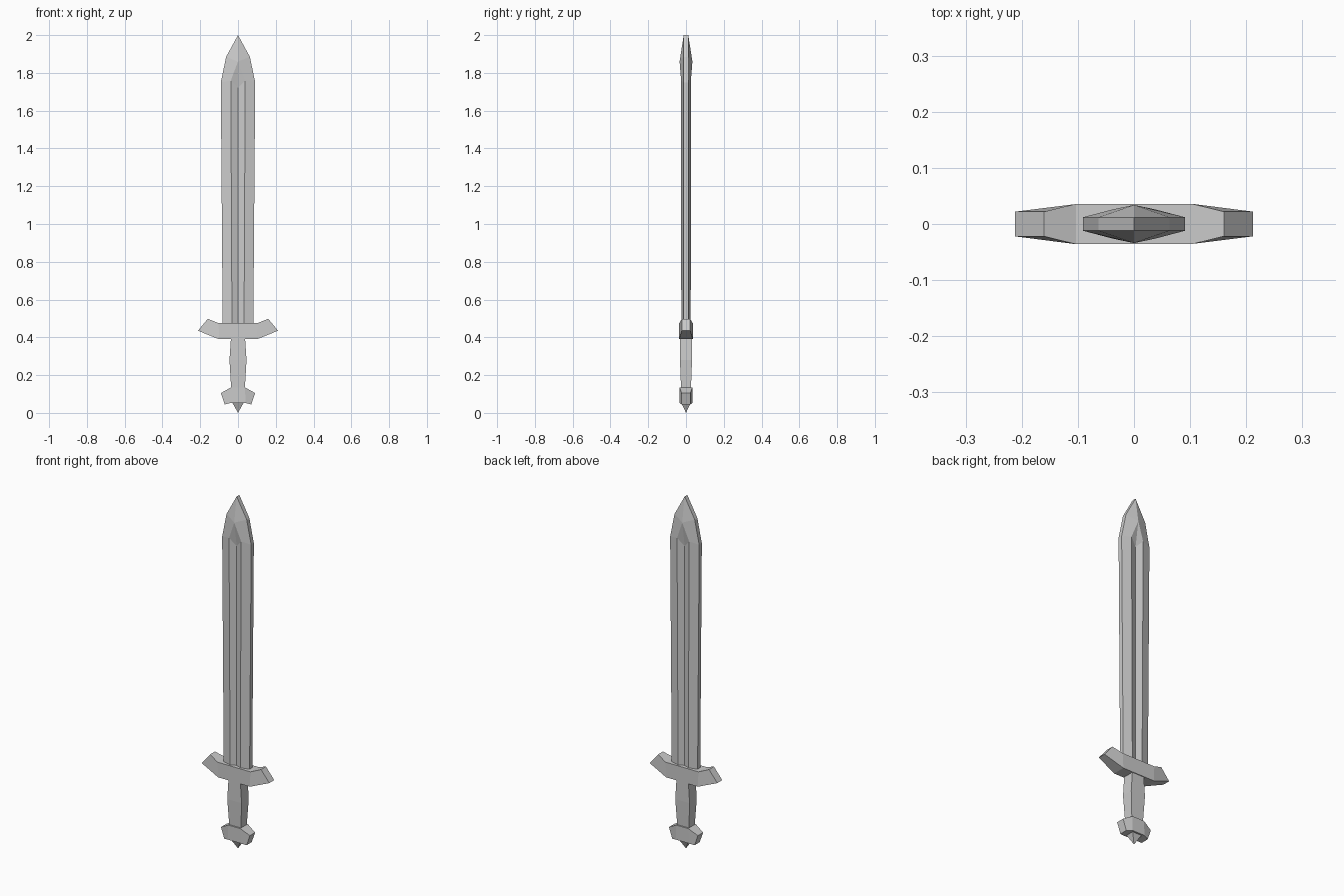
import bpy, bmesh

if "Cube" in bpy.data.objects:
    bpy.data.objects.remove(bpy.data.objects["Cube"])


def loft(name, rings):
    """Skin a list of equal-length point rings, cap both ends, keep faces flat."""
    bm = bmesh.new()
    rows = [[bm.verts.new(p) for p in ring] for ring in rings]
    n = len(rows[0])
    for a, b in zip(rows, rows[1:]):
        for i in range(n):
            j = (i + 1) % n
            bm.faces.new((a[i], a[j], b[j], b[i]))
    bm.faces.new(rows[0])
    bm.faces.new(rows[-1])
    bmesh.ops.remove_doubles(bm, verts=bm.verts[:], dist=0.0005)
    bmesh.ops.recalc_face_normals(bm, faces=bm.faces[:])
    mesh = bpy.data.meshes.new(name)
    bm.to_mesh(mesh)
    bm.free()
    obj = bpy.data.objects.new(name, mesh)
    bpy.context.collection.objects.link(obj)
    return obj


def blade_ring(edge, ridge, centre):
    """Fullered section; edge and ridge are (x, y, z), centre is (y, z)."""
    half = [edge, ridge, (0, *centre), (-ridge[0], *ridge[1:]), (-edge[0], *edge[1:])]
    return half + [(x, -y, z) for x, y, z in reversed(half)]


def box_ring(hx, hy, z):
    return [(hx, hy, z), (-hx, hy, z), (-hx, -hy, z), (hx, -hy, z)]


def side_ring(top, bottom, d, s):
    """Slanted rectangular section across x, from (x, z) top and bottom points."""
    (tx, tz), (bx, bz) = top, bottom
    return [(s * tx, d, tz), (s * bx, d, bz), (s * bx, -d, bz), (s * tx, -d, tz)]


def winged(name, inner, outer):
    """Symmetric bar with tapered ends."""
    return loft(name, [side_ring(*outer, -1), side_ring(*inner, -1),
                       side_ring(*inner, 1), side_ring(*outer, 1)])


# Blade with central groove and pointed tip
loft("blade", [
    blade_ring((0.081, 0.012, 0.46), (0.032, 0.025, 0.46), (0.012, 0.46)),
    blade_ring((0.091, 0.012, 1.75), (0.038, 0.026, 1.76), (0.012, 1.72)),
    blade_ring((0.063, 0.012, 1.885), (0.0, 0.034, 1.86), (0.034, 1.86)),
    blade_ring((0.0, 0.012, 2.0), (0.0, 0.012, 2.0), (0.012, 2.0)),
])

# Crossguard with upswept ends
winged("crossguard",
       ((0.103, 0.475), (0.10, 0.39), 0.036),
       ((0.16, 0.498), (0.212, 0.435), 0.022))

# Grip, slightly swollen
loft("grip", [box_ring(0.036, 0.026, 0.125), box_ring(0.045, 0.032, 0.28),
              box_ring(0.037, 0.032, 0.40)])

# Pommel and its bottom spike
winged("pommel",
       ((0.037, 0.135), (0.04, 0.052), 0.034),
       ((0.091, 0.105), (0.07, 0.045), 0.023))
loft("pommel_spike", [box_ring(0.03, 0.025, 0.054), box_ring(0, 0, 0.0)])
